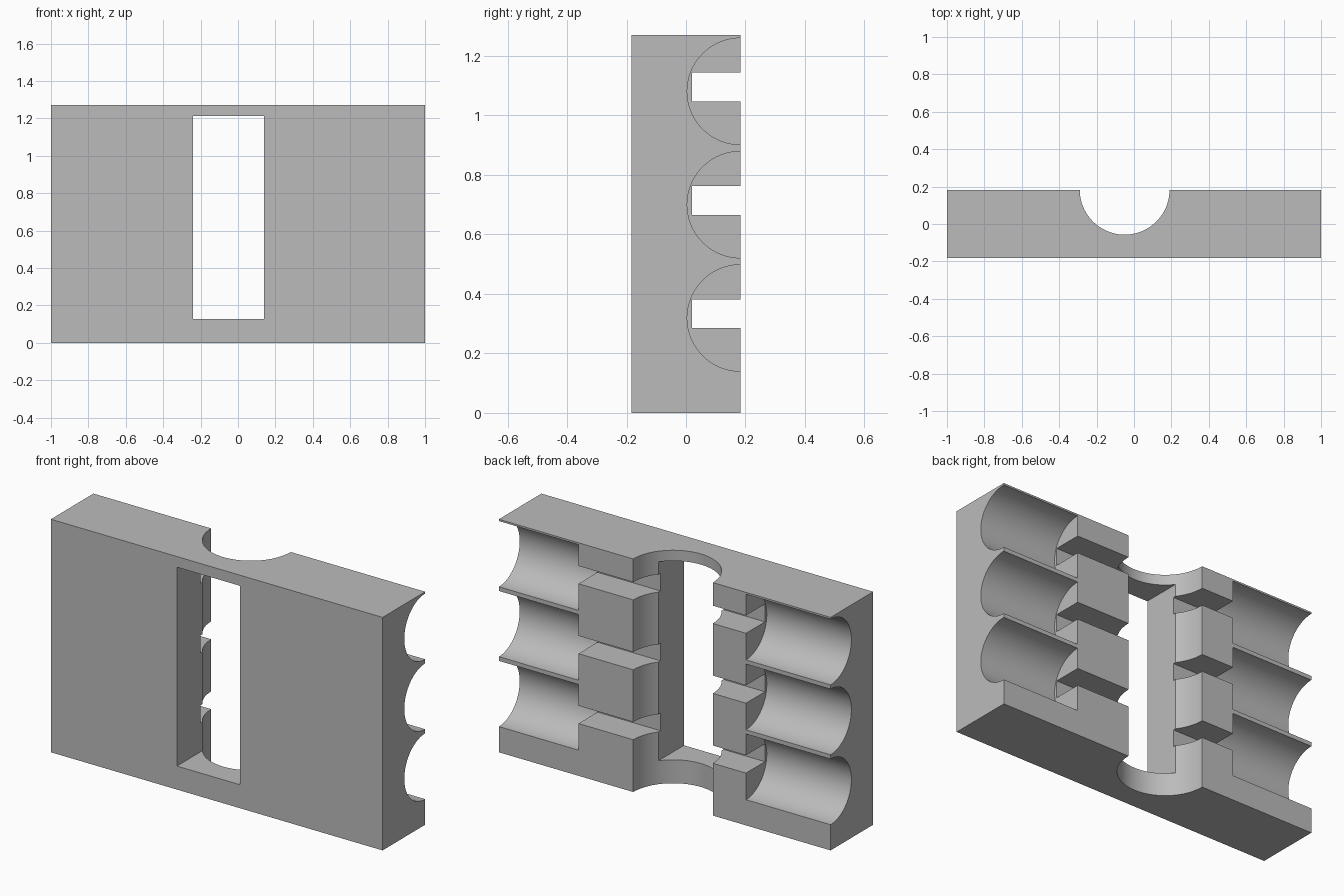
import bpy
import math

if "Cube" in bpy.data.objects:
    bpy.data.objects.remove(bpy.data.objects["Cube"], do_unlink=True)

LENGTH, DEPTH, HEIGHT = 2.0, 0.366, 1.27
BACK = DEPTH / 2
CENTRE_X = -0.05          # axis of the upright groove
PITCH = 0.381             # spacing of the three bays

grey = bpy.data.materials.new("plain_grey")
grey.use_nodes = True
colour = (0.5, 0.5, 0.5, 1)
grey.diffuse_color = colour
grey.node_tree.nodes["Principled BSDF"].inputs["Base Color"].default_value = colour


def box(name, x, y, z):
    """Box from (min, max) ranges on each axis."""
    ranges = (x, y, z)
    bpy.ops.mesh.primitive_cube_add(size=1, location=[(a + b) / 2 for a, b in ranges])
    ob = bpy.context.object
    ob.name = name
    ob.scale = [b - a for a, b in ranges]
    bpy.ops.object.transform_apply(location=False, rotation=False, scale=True)
    ob.data.materials.append(grey)
    return ob


def rod(name, radius, length, location, rotation=(0, 0, 0)):
    bpy.ops.mesh.primitive_cylinder_add(vertices=96, radius=radius, depth=length,
                                        location=location, rotation=rotation)
    ob = bpy.context.object
    ob.name = name
    ob.data.materials.append(grey)
    return ob


def cut(target, cutter):
    mod = target.modifiers.new("cut", "BOOLEAN")
    mod.operation = "DIFFERENCE"
    mod.solver = "EXACT"
    mod.object = cutter
    cutter.hide_render = True
    bpy.context.view_layer.objects.active = target
    bpy.ops.object.modifier_apply(modifier=mod.name)
    bpy.data.objects.remove(cutter, do_unlink=True)


# Main slab
block = box("holder_block", (-LENGTH / 2, LENGTH / 2), (-BACK, BACK), (0, HEIGHT))

# Upright round groove and the window through the front
cut(block, rod("upright_groove", 0.24, HEIGHT + 0.4, (CENTRE_X, BACK, HEIGHT / 2)))
cut(block, box("window", (CENTRE_X - 0.19, CENTRE_X + 0.19), (-0.5, 0.5), (0.128, 1.212)))

# Three bays: a round trough at each end joined by a narrow square slot
for i in range(3):
    z = 0.319 + i * PITCH
    for inner, outer in ((0.52, 1.2), (-0.49, -1.2)):
        cut(block, rod("trough", 0.179, abs(outer - inner),
                       ((inner + outer) / 2, BACK, z), (0, math.pi / 2, 0)))
    cut(block, box("slot", (-0.6, 0.6), (0.02, 0.4), (z - 0.034, z + 0.063)))

# Smooth grooves with crisp edges
bpy.ops.object.select_all(action="DESELECT")
block.select_set(True)
bpy.context.view_layer.objects.active = block
bpy.ops.object.shade_smooth_by_angle(angle=math.radians(30))
